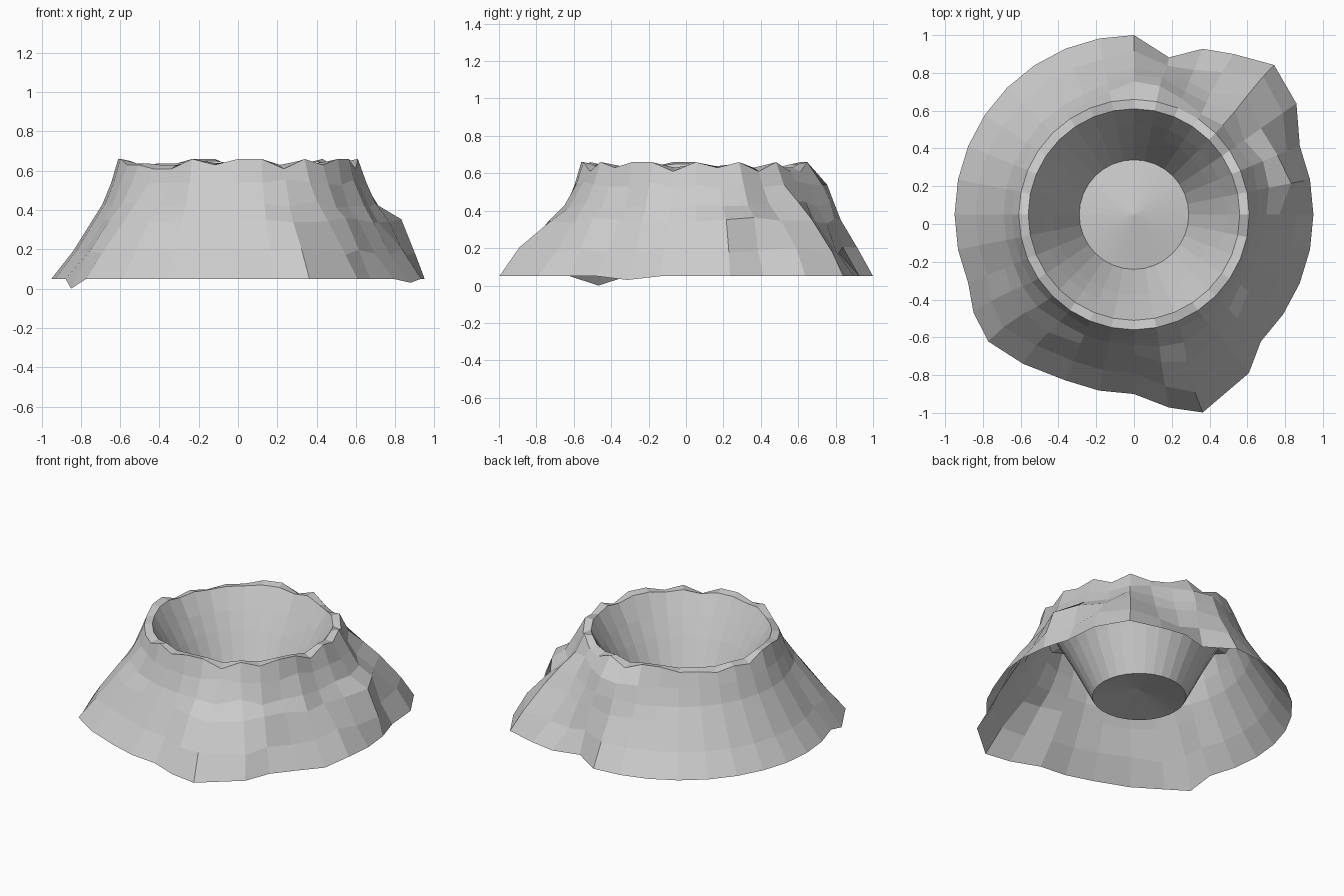
import bpy, bmesh, math, random

if "Cube" in bpy.data.objects:
    bpy.data.objects.remove(bpy.data.objects["Cube"])

random.seed(4)
N = 32
CY = 0.05  # crater axis is slightly behind the origin


def make_object(name, rings, apex=None):
    """Skin a stack of closed rings with quads; optionally close the end with a fan."""
    bm = bmesh.new()
    rows = [[bm.verts.new(p) for p in ring] for ring in rings]
    for a, b in zip(rows, rows[1:]):
        for i in range(N):
            j = (i + 1) % N
            bm.faces.new((a[i], a[j], b[j], b[i]))
    if apex:
        tip = bm.verts.new(apex)
        for i in range(N):
            bm.faces.new((rows[-1][i], rows[-1][(i + 1) % N], tip))
    mesh = bpy.data.meshes.new(name)
    bm.to_mesh(mesh)
    bm.free()
    ob = bpy.data.objects.new(name, mesh)
    bpy.context.collection.objects.link(ob)
    return ob


def polar(r, k, z, dx=0, dy=0):
    a = 2 * math.pi * k / N
    return (r * math.cos(a) + dx, CY + r * math.sin(a) + dy, z)


# Irregular foot: column -> shift of the base point from the regular cone
foot = {3: (0.07, 0.06), 4: (0.07, 0.12), 5: (0, 0.06), 7: (0, -0.1),
        19: (-0.06, 0.01), 20: (-0.1, 0), 21: (-0.06, 0), 25: (0, -0.09),
        26: (0, -0.17), 27: (0.08, -0.05)}
foot_z = {19: 0.0, 30: 0.03}
# Rocky ledges: column -> extra radius on the lower and on the upper slope
low_ledge = {0: 0.03, 1: 0.085, 2: 0.05, 3: 0.02, 4: 0.03, 7: 0.07, 8: 0.02, 28: 0.03}
high_ledge = {1: 0.03, 2: 0.05, 4: 0.03, 6: 0.03, 7: 0.05, 8: 0.05, 9: 0.02, 28: 0.02}
rough = set(range(0, 9)) | {20, 21, 26, 27, 28, 29, 30, 31}

# Slope profile: radius, height, share of foot shift, low ledge and high ledge
slope = [(0.95, 0.05, 1, 0, 0), (0.84, 0.19, 0.95, 1, 0), (0.74, 0.35, 0.6, 1, 0.5),
         (0.69, 0.43, 0.25, 0.2, 1), (0.645, 0.54, 0.05, 0, 1)]
rings = []
for n, (r, z, keep, low, high) in enumerate(slope):
    ring = []
    for k in range(N):
        dx, dy = foot.get(k, (0, 0))
        rr = r + low_ledge.get(k, 0) * low + high_ledge.get(k, 0) * high
        zz = foot_z.get(k, z) if n == 0 else z
        if n and k in rough:
            rr += random.uniform(-0.015, 0.01)
            zz += random.uniform(-0.02, 0.02)
        ring.append(polar(rr, k, zz, dx * keep, dy * keep))
    rings.append(ring)

# Chipped rim: nicked outer edge, inner edge sagging less
chip = [0 if k in (0, 16) else random.choice((0, 0, 0.03, 0.05)) for k in range(N)]
rings.append([polar(0.61, k, 0.66 - chip[k]) for k in range(N)])
rings.append([polar(0.56, k, 0.65 - chip[k] * 0.4) for k in range(N)])

# Crater bowl going down inside
for r, z in [(0.485, 0.51), (0.425, 0.40), (0.355, 0.26), (0.29, 0.13)]:
    rings.append([polar(r, k, z) for k in range(N)])
make_object("volcano_cone", rings)

# Slightly domed crater floor
make_object("crater_floor", [[polar(0.29, k, 0.13) for k in range(N)]], (0, CY, 0.18))
